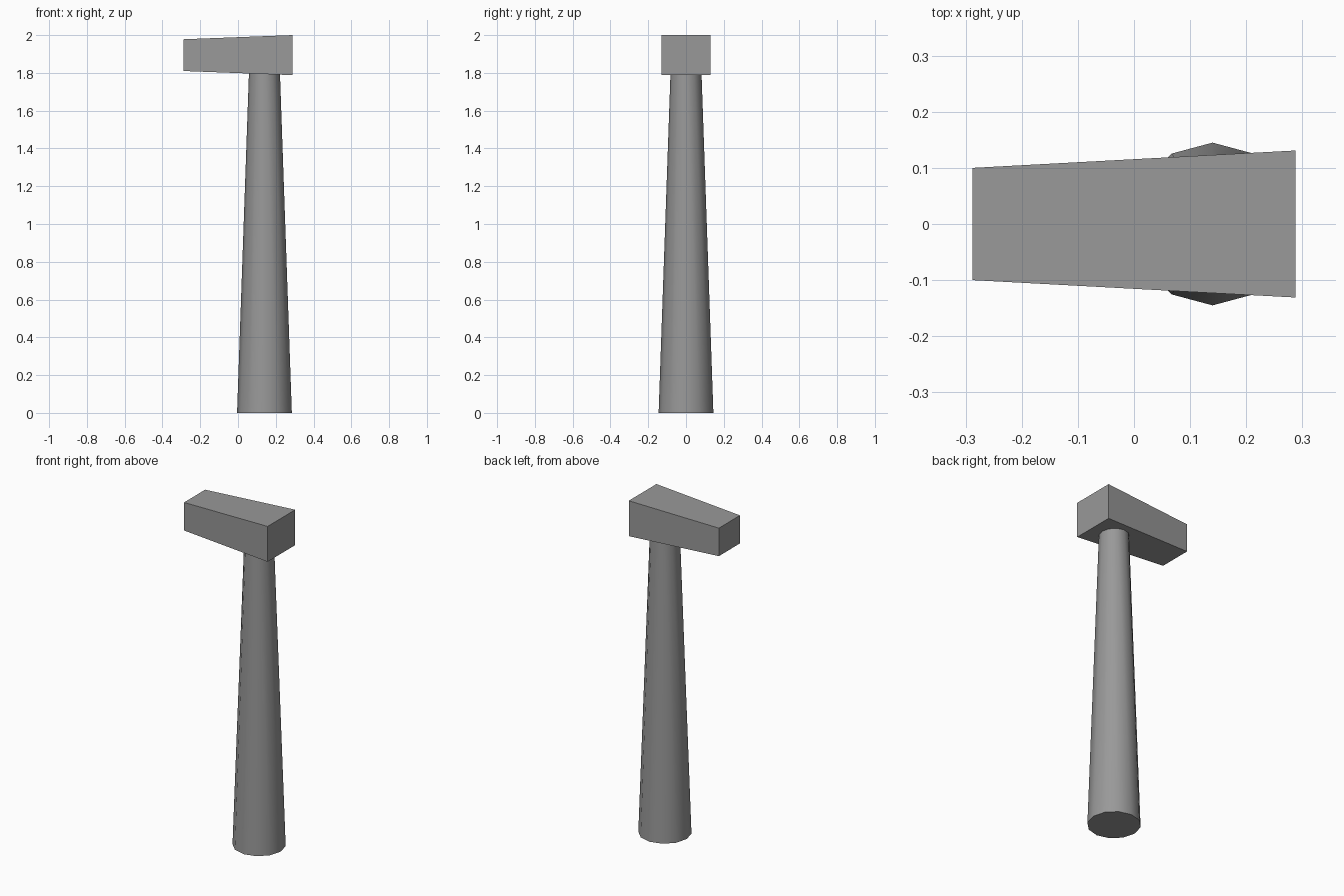
import bpy, math

if "Cube" in bpy.data.objects:
    bpy.data.objects.remove(bpy.data.objects["Cube"])

# Dark grey shared by both parts
grey = bpy.data.materials.new("dark_grey")
grey.diffuse_color = (0.318, 0.318, 0.318, 1)
grey.use_nodes = True
grey.node_tree.nodes["Principled BSDF"].inputs["Base Color"].default_value = grey.diffuse_color

# Handle: tapered 12-sided shaft, smooth sides, end seated in the head
bpy.ops.mesh.primitive_cone_add(vertices=12, radius1=0.145, radius2=0.081,
                                depth=1.83, location=(0.14, 0, 0.915))
handle = bpy.context.object
handle.name = "handle"
bpy.ops.object.shade_smooth_by_angle(angle=math.radians(40))
handle.data.materials.append(grey)

# Head: box whose left end is narrower and shorter than the striking face
bpy.ops.mesh.primitive_cube_add(size=2, location=(0, 0, 1.894))
head = bpy.context.object
head.name = "hammer_head"
for v in head.data.vertices:
    half_y, half_z = (0.131, 0.106) if v.co.x > 0 else (0.10, 0.084)
    v.co.x *= 0.288
    v.co.y *= half_y
    v.co.z *= half_z
head.data.materials.append(grey)
